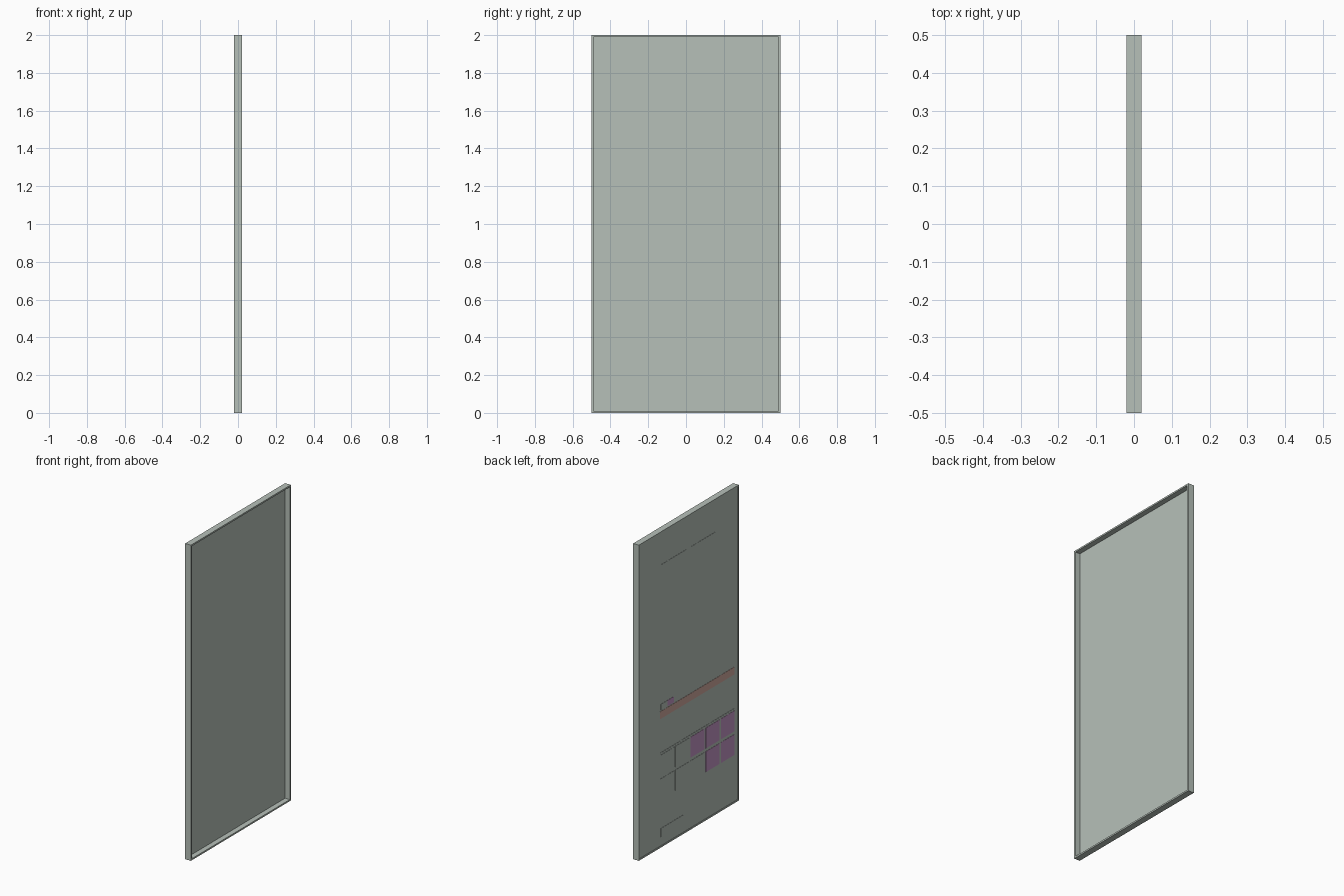
import bpy
import bmesh

cube = bpy.data.objects.get("Cube")
if cube:
    bpy.data.objects.remove(cube, do_unlink=True)


def make_material(name, rgb):
    mat = bpy.data.materials.new(name)
    mat.use_nodes = True
    mat.diffuse_color = (*rgb, 1)
    mat.node_tree.nodes["Principled BSDF"].inputs["Base Color"].default_value = (*rgb, 1)
    return mat


body = make_material("grey green", (0.47, 0.53, 0.485))
purple = make_material("soft purple", (0.54, 0.30, 0.55))
clay = make_material("soft clay red", (0.61, 0.39, 0.34))

OUTER = -0.0175  # outer face of the thin sheet
PLATE = 0.0015   # thickness of the applied plates


def finish(bm, name, mat):
    bmesh.ops.recalc_face_normals(bm, faces=bm.faces)
    mesh = bpy.data.meshes.new(name)
    bm.to_mesh(mesh)
    bm.free()
    mesh.materials.append(mat)
    obj = bpy.data.objects.new(name, mesh)
    bpy.context.collection.objects.link(obj)


def plate(name, outline, mat):
    """Thin plate on the detailed side, from (y, z) outline points."""
    bm = bmesh.new()
    face = bm.faces.new([bm.verts.new((OUTER, y, z)) for y, z in outline])
    new = bmesh.ops.extrude_face_region(bm, geom=[face])["geom"]
    for v in new:
        if isinstance(v, bmesh.types.BMVert):
            v.co.x -= PLATE
    finish(bm, name, mat)


def rect_plate(name, y0, y1, z0, z1, mat):
    plate(name, [(y0, z0), (y1, z0), (y1, z1), (y0, z1)], mat)


# Door slab: a block with a deep tray on one side and a shallow one on the other
bm = bmesh.new()
bmesh.ops.create_cube(bm, size=1)
for v in bm.verts:
    v.co = (v.co.x * 0.04, v.co.y, v.co.z * 2 + 1)
bm.normal_update()
for face in [f for f in bm.faces if abs(f.normal.x) > 0.9]:
    floor_x = -0.013 if face.normal.x > 0 else OUTER
    # First inset makes the rim, the second makes the walls of the tray
    bmesh.ops.inset_individual(bm, faces=[face], thickness=0.01, use_even_offset=True)
    bmesh.ops.inset_individual(bm, faces=[face], thickness=0)
    for v in face.verts:
        v.co.x = floor_x
finish(bm, "framed_panel", body)

# Tall upper panels, one with a notched corner
plate("notched_upper_panel", [(0.025, 1.075), (0.205, 1.075), (0.205, 1.33),
                              (0.275, 1.33), (0.275, 1.79), (0.025, 1.79)], body)
rect_plate("upper_panel", -0.27, -0.025, 1.075, 1.79, body)

# Long rail with a small label above it
rect_plate("rail", -0.46, 0.285, 0.815, 0.862, clay)
rect_plate("small_label", 0.21, 0.278, 0.87, 0.906, body)
rect_plate("small_label_end", 0.145, 0.21, 0.87, 0.906, purple)

# Two rows of square tiles, the far ones purple
for row in range(2):
    for col in range(5):
        y = 0.285 - col * 0.152
        z = 0.455 - row * 0.15
        rect_plate(f"tile_{row}_{col}", y - 0.137, y, z, z + 0.13,
                   purple if col >= 2 + row else body)
rect_plate("tile_top_strip", -0.46, 0.285, 0.593, 0.6, body)

# Low plate near the foot
rect_plate("foot_plate", 0.045, 0.278, 0.065, 0.12, body)
